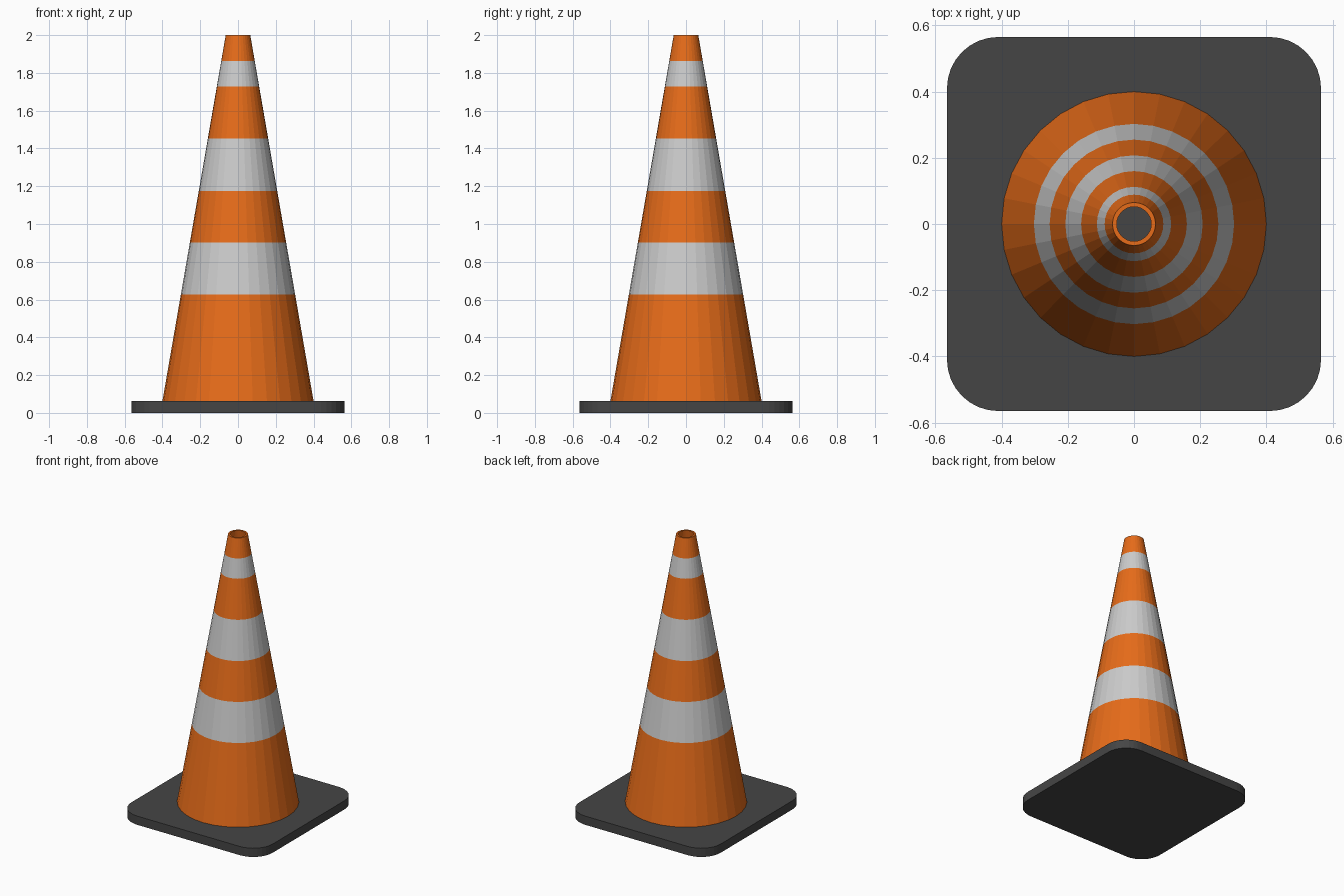
import bpy, bmesh
from math import cos, sin, pi, radians

if "Cube" in bpy.data.objects:
    bpy.data.objects.remove(bpy.data.objects["Cube"])

SIDES = 32
BASE_H, TOP = 0.063, 2.0
R_LOW, R_TOP, WALL = 0.4, 0.065, 0.013


def material(name, rgb):
    m = bpy.data.materials.new(name)
    m.diffuse_color = (*rgb, 1)
    m.use_nodes = True
    m.node_tree.nodes["Principled BSDF"].inputs["Base Color"].default_value = m.diffuse_color
    return m


def add_object(name, bm, mats):
    bmesh.ops.recalc_face_normals(bm, faces=bm.faces)
    me = bpy.data.meshes.new(name)
    bm.to_mesh(me)
    bm.free()
    for m in mats:
        me.materials.append(m)
    ob = bpy.data.objects.new(name, me)
    bpy.context.collection.objects.link(ob)
    return ob


orange = material("orange_plastic", (0.8, 0.15, 0.01))
white = material("reflective_band", (0.8, 0.8, 0.8))
rubber = material("dark_rubber", (0.06, 0.06, 0.06))

# Rounded square base plate
HALF, CORNER, STEPS = 0.565, 0.155, 8
bm = bmesh.new()
outline = []
for q, (sx, sy) in enumerate([(1, 1), (-1, 1), (-1, -1), (1, -1)]):
    for i in range(STEPS + 1):
        a = radians(90 * (q + i / STEPS))
        outline.append(bm.verts.new((sx * (HALF - CORNER) + CORNER * cos(a),
                                     sy * (HALF - CORNER) + CORNER * sin(a), 0)))
bottom = bm.faces.new(outline)
top = bmesh.ops.extrude_face_region(bm, geom=[bottom], use_keep_orig=True)["geom"]
bmesh.ops.translate(bm, vec=(0, 0, BASE_H),
                    verts=[g for g in top if isinstance(g, bmesh.types.BMVert)])
add_object("base_plate", bm, [rubber])

# Hollow cone: outer wall split at the band edges, then rim, inner wall and foot
levels = [BASE_H, 0.627, 0.902, 1.176, 1.452, 1.727, 1.863, TOP]
profile = [(R_LOW + (R_TOP - R_LOW) * (z - BASE_H) / (TOP - BASE_H), z) for z in levels]
profile += [(R_TOP - WALL, TOP), (R_LOW - WALL, BASE_H)]

bm = bmesh.new()
rings = [[bm.verts.new((r * cos(2 * pi * i / SIDES), r * sin(2 * pi * i / SIDES), z))
          for i in range(SIDES)] for r, z in profile]
for k, ring in enumerate(rings):
    nxt = rings[(k + 1) % len(rings)]
    for i in range(SIDES):
        j = (i + 1) % SIDES
        f = bm.faces.new((ring[i], ring[j], nxt[j], nxt[i]))
        f.material_index = 1 if k in (1, 3, 5) else 0
add_object("striped_cone", bm, [orange, white])
